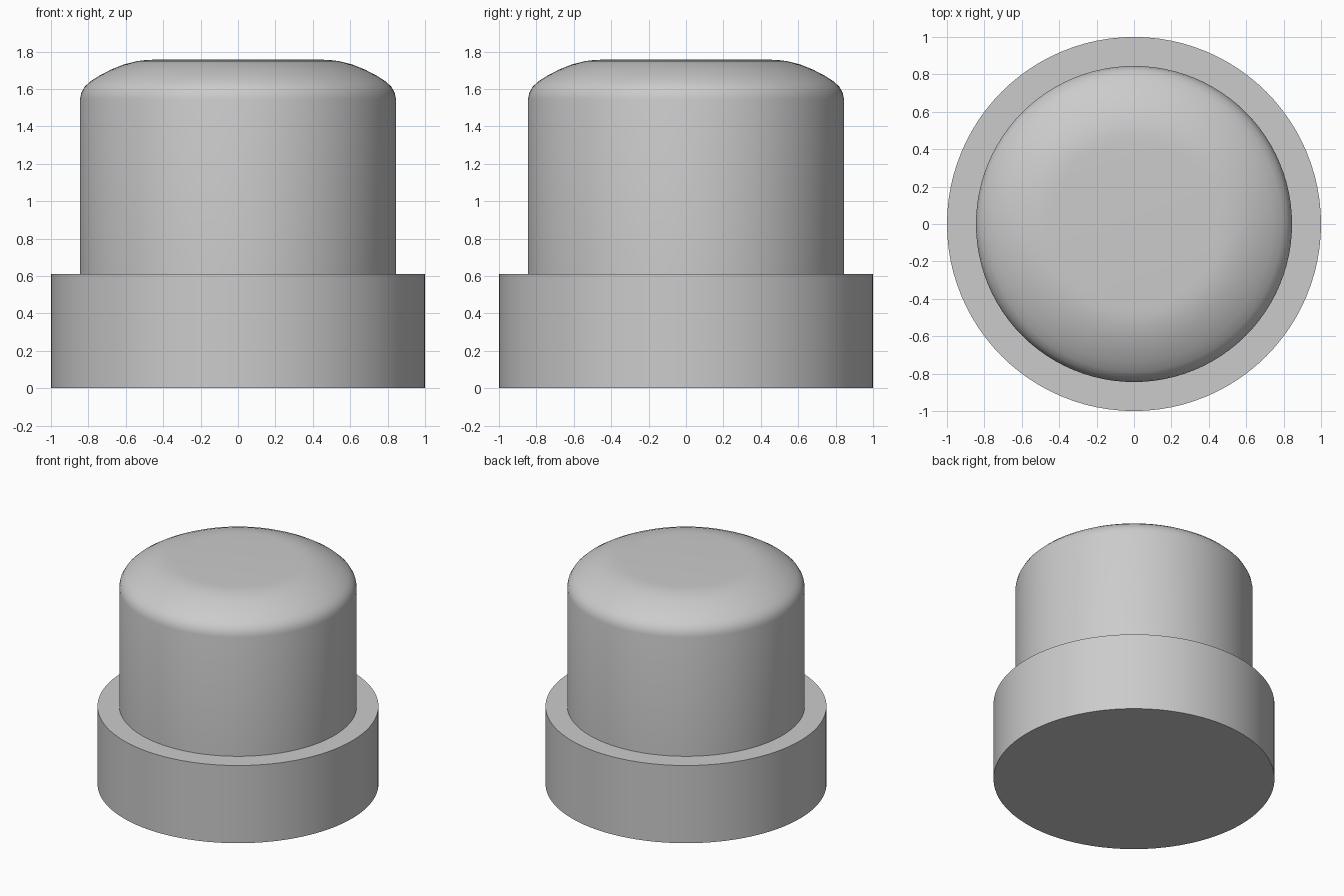
import bpy, bmesh, math

old = bpy.data.objects.get("Cube")
if old:
    bpy.data.objects.remove(old, do_unlink=True)

SEGMENTS = 96

grey = bpy.data.materials.new("light grey")
grey.use_nodes = True
colour = (0.6, 0.6, 0.6, 1)
grey.diffuse_color = colour
grey.node_tree.nodes["Principled BSDF"].inputs["Base Color"].default_value = colour


def lathe(name, profile):
    """Spin a (radius, height) profile around z into a closed solid."""
    bm = bmesh.new()
    verts = [bm.verts.new((r, 0, z)) for r, z in profile]
    edges = [bm.edges.new(pair) for pair in zip(verts, verts[1:])]
    bmesh.ops.spin(bm, geom=verts + edges, cent=(0, 0, 0), axis=(0, 0, 1),
                   angle=math.tau, steps=SEGMENTS, use_merge=True)
    bmesh.ops.remove_doubles(bm, verts=bm.verts, dist=0.0001)
    bmesh.ops.recalc_face_normals(bm, faces=bm.faces)
    mesh = bpy.data.meshes.new(name)
    bm.to_mesh(mesh)
    bm.free()
    mesh.materials.append(grey)
    obj = bpy.data.objects.new(name, mesh)
    bpy.context.collection.objects.link(obj)
    bpy.ops.object.select_all(action="DESELECT")
    obj.select_set(True)
    bpy.context.view_layer.objects.active = obj
    bpy.ops.object.shade_smooth_by_angle(angle=math.radians(40))
    return obj


# Wide collar at the bottom
lathe("base_collar", [(0, 0), (1, 0), (1, 0.61), (0, 0.61)])

# Narrower cap with a softly rounded shoulder and a flat top
shoulder = [(0.845, 1.545), (0.838, 1.58), (0.82, 1.612), (0.79, 1.64),
            (0.74, 1.672), (0.68, 1.703), (0.61, 1.731), (0.54, 1.749),
            (0.49, 1.755), (0.44, 1.757)]
lathe("rounded_cap", [(0, 0.6), (0.845, 0.6)] + shoulder + [(0, 1.757)])
